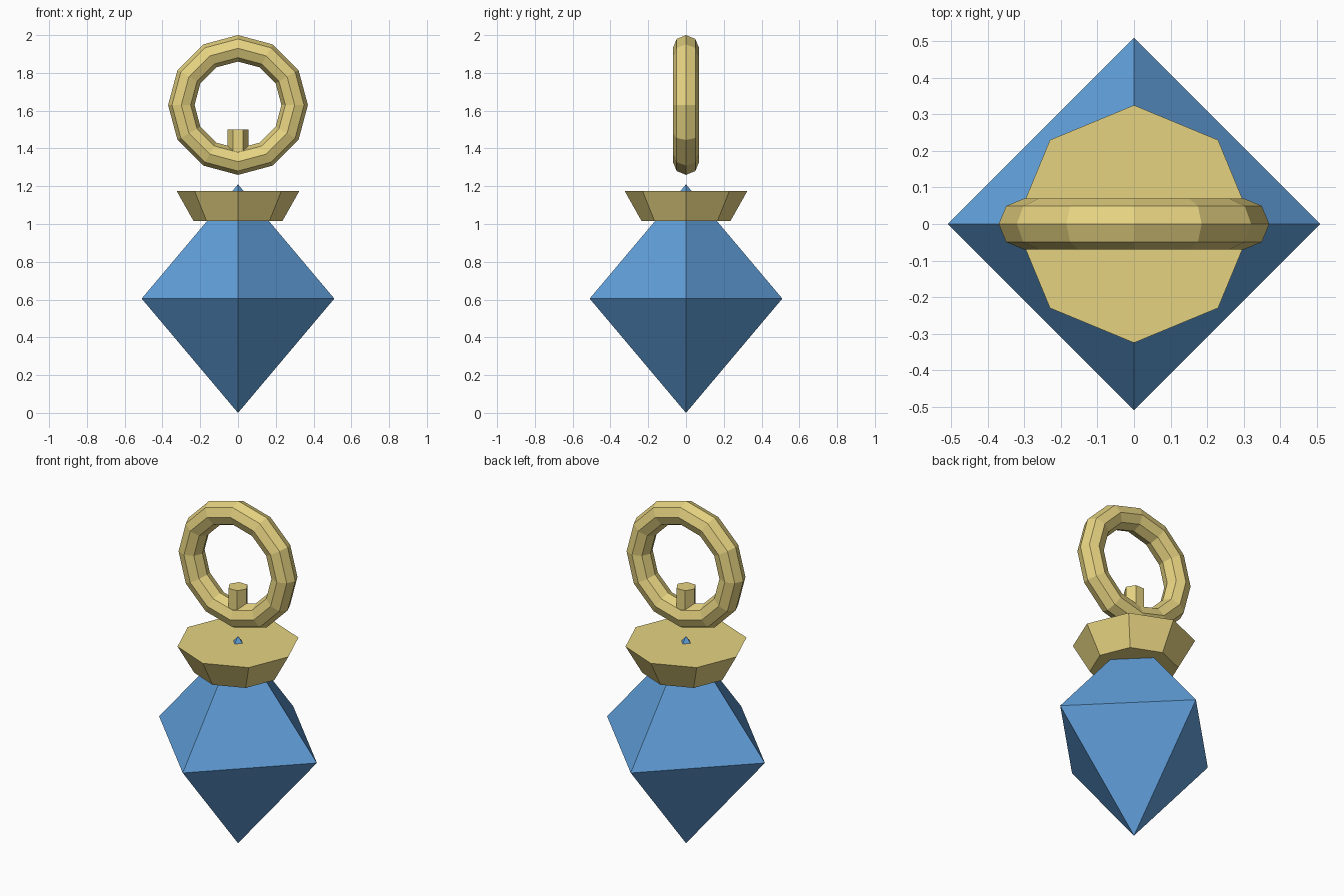
import bpy, math

if "Cube" in bpy.data.objects:
    bpy.data.objects.remove(bpy.data.objects["Cube"])


def material(name, rgb):
    m = bpy.data.materials.new(name)
    m.diffuse_color = (*rgb, 1.0)
    m.use_nodes = True
    m.node_tree.nodes["Principled BSDF"].inputs["Base Color"].default_value = m.diffuse_color
    return m


blue = material("crystal blue", (0.120, 0.352, 0.710))
gold = material("pale gold", (0.79, 0.65, 0.22))


def finish(name, mat):
    ob = bpy.context.object
    ob.name = name
    ob.data.materials.append(mat)
    return ob


def lathe(name, mat, sides, z0, z1, r0, r1, cap='NGON'):
    """Straight or tapered prism with a corner on the x axis."""
    bpy.ops.mesh.primitive_cone_add(vertices=sides, radius1=r0, radius2=r1,
                                    depth=z1 - z0, location=(0, 0, (z0 + z1) / 2),
                                    rotation=(0, 0, math.pi / 2),
                                    end_fill_type=cap)
    return finish(name, mat)


# Eight-faced crystal: two open four-sided pyramids, base to base
lathe("crystal_upper", blue, 4, 0.605, 1.21, 0.51, 0, 'NOTHING')
lathe("crystal_lower", blue, 4, 0.0, 0.605, 0, 0.51, 'NOTHING')

# Flared setting around the crystal's tip
lathe("setting", gold, 8, 1.015, 1.175, 0.235, 0.325)

# Peg rising through the bottom of the ring
lathe("peg", gold, 6, 1.32, 1.50, 0.055, 0.055)

# Upright hanging ring
bpy.ops.mesh.primitive_torus_add(major_segments=12, minor_segments=8,
                                 major_radius=0.30, minor_radius=0.07,
                                 location=(0, 0, 1.63),
                                 rotation=(math.pi / 2, 0, 0))
finish("hanging_ring", gold)
